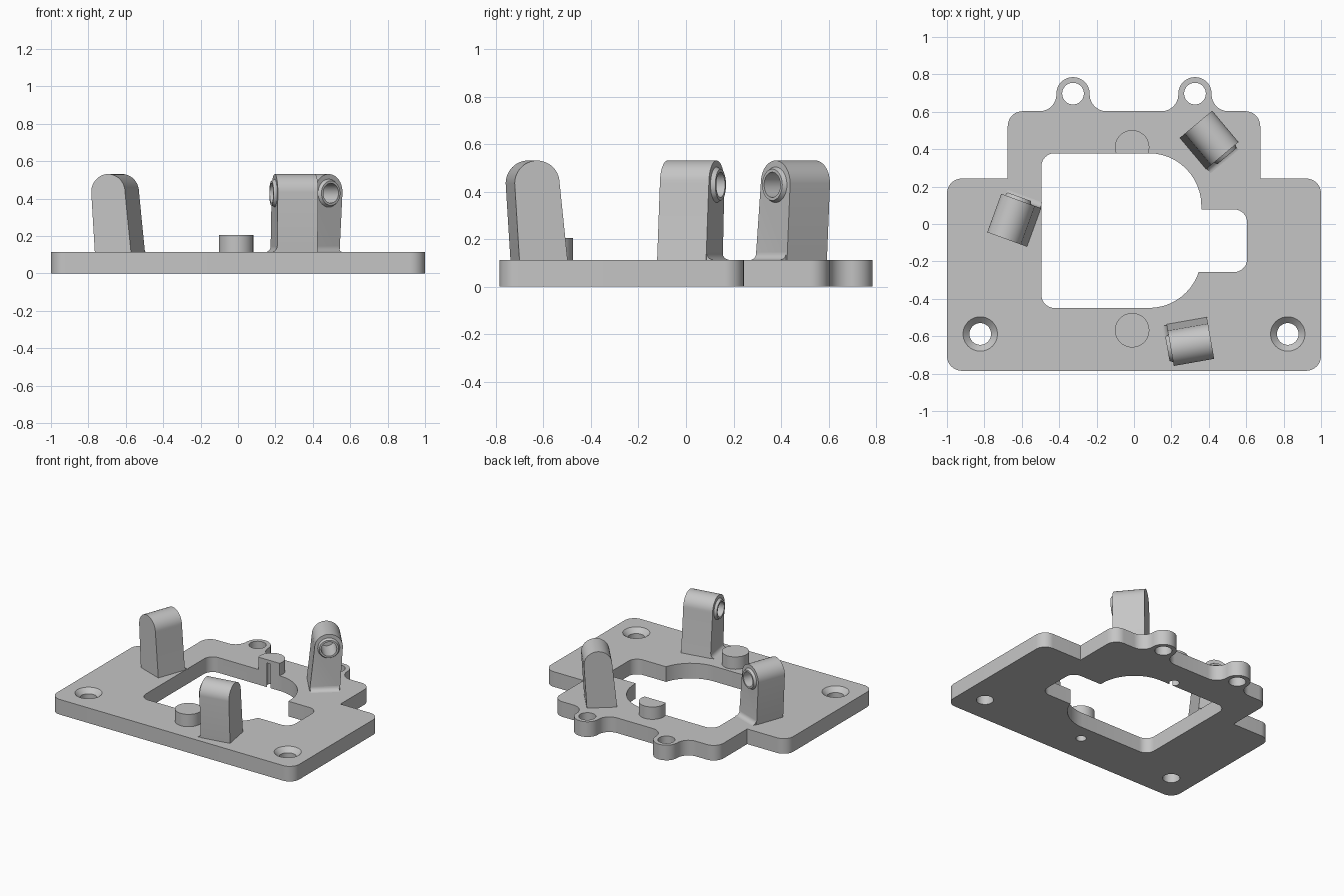
import bpy, bmesh, math
from mathutils import Matrix, Vector

cube = bpy.data.objects.get("Cube")
if cube:
    bpy.data.objects.remove(cube)

grey = bpy.data.materials.new("plain grey")
grey.use_nodes = True
grey.diffuse_color = (0.56, 0.56, 0.56, 1)
grey.node_tree.nodes["Principled BSDF"].inputs["Base Color"].default_value = (0.56, 0.56, 0.56, 1)

PLATE = 0.113   # plate thickness


def finish(bm, name, matrix):
    bmesh.ops.recalc_face_normals(bm, faces=bm.faces)
    mesh = bpy.data.meshes.new(name)
    bm.to_mesh(mesh)
    bm.free()
    mesh.transform(matrix)
    mesh.materials.append(grey)
    obj = bpy.data.objects.new(name, mesh)
    bpy.context.collection.objects.link(obj)
    return obj


def prism(name, points, low, high, matrix=Matrix()):
    """Closed prism over a polygon: two caps and a ring of sides."""
    bm = bmesh.new()
    bottom = [bm.verts.new((x, y, low)) for x, y in points]
    top = [bm.verts.new((x, y, high)) for x, y in points]
    bm.faces.new(bottom[::-1])
    bm.faces.new(top)
    for i in range(len(points)):
        bm.faces.new((bottom[i - 1], bottom[i], top[i], top[i - 1]))
    return finish(bm, name, matrix)


def cone(name, x, y, low, high, r1, r2, matrix=Matrix()):
    bm = bmesh.new()
    place = Matrix.Translation((x, y, (low + high) / 2))
    bmesh.ops.create_cone(bm, cap_ends=True, segments=48, radius1=r1, radius2=r2,
                          depth=high - low, matrix=place)
    return finish(bm, name, matrix)


def rounded(corners, steps=12):
    """Polygon from (x, y, radius) right-angled corners, each one filleted."""
    out = []
    for i, (x, y, r) in enumerate(corners):
        p = Vector((x, y))
        a = (Vector(corners[i - 1][:2]) - p).normalized()
        b = (Vector(corners[(i + 1) % len(corners)][:2]) - p).normalized()
        centre = p + (a + b) * r
        for k in range(steps + 1):
            t = k / steps * math.pi / 2
            q = centre - b * r * math.cos(t) - a * r * math.sin(t)
            # skip points that coincide, as where two fillets meet
            if not out or (q - out[-1]).length > 0.001:
                out.append(q)
    return out


def boolean(obj, tools, operation="DIFFERENCE"):
    bpy.context.view_layer.objects.active = obj
    for tool in tools:
        tool.hide_render = True
        mod = obj.modifiers.new("cut", "BOOLEAN")
        mod.operation = operation
        mod.solver = "EXACT"
        mod.object = tool
        bpy.ops.object.modifier_apply(modifier=mod.name)


def remove(tools):
    for tool in tools:
        bpy.data.objects.remove(tool)


def smooth(obj):
    bpy.ops.object.select_all(action="DESELECT")
    obj.select_set(True)
    bpy.context.view_layer.objects.active = obj
    bpy.ops.object.shade_smooth_by_angle(angle=math.radians(30))


# Plate outline: right half with one lug, then mirrored
half = [(1, -0.785, 0.08), (1, 0.243, 0.08), (0.675, 0.243, 0), (0.675, 0.603, 0.08),
        (0.415, 0.603, 0.09), (0.415, 0.785, 0.088), (0.237, 0.785, 0.088), (0.237, 0.603, 0.09)]
outline = half + [(-x, y, r) for x, y, r in reversed(half)]
plate = prism("base_plate", rounded(outline), 0, PLATE)

# Window made of a main opening and a side slot
window = [
    prism("window_cutter", rounded([(-0.495, -0.449, 0.07), (0.36, -0.449, 0.28),
                                    (0.36, 0.378, 0.28), (-0.495, 0.378, 0.07)]), -0.1, 0.4),
    prism("slot_cutter", rounded([(0.1, -0.257, 0), (0.605, -0.257, 0.07),
                                  (0.605, 0.078, 0.07), (0.1, 0.078, 0)]), -0.1, 0.4)]

# Lug holes and countersunk screw holes
holes = []
for side in (-1, 1):
    holes.append(cone("lug_hole", side * 0.326, 0.697, -0.1, 0.3, 0.058, 0.058))
    holes.append(cone("screw_hole", side * 0.822, -0.588, -0.1, 0.3, 0.058, 0.058))
    holes.append(cone("countersink", side * 0.822, -0.588, PLATE - 0.035, PLATE + 0.002, 0.057, 0.094))

# Pegs with blind holes from below
pegs = []
for name, y in (("back_peg", 0.41), ("front_peg", -0.568)):
    peg = cone(name, -0.01, y, PLATE, 0.205, 0.092, 0.092)
    bore = cone("peg_bore", -0.01, y, -0.1, 0.18, 0.035, 0.035)
    boolean(peg, [bore] + (window[:1] if y > 0 else []))
    holes.append(bore)
    pegs.append(peg)

boolean(plate, window + holes)
remove(window + holes)
for obj in [plate] + pegs:
    smooth(obj)

# Leaning posts: rounded top, collar and blind bore at one end
ALONG = Matrix(((0, 0, 1, 0), (1, 0, 0, 0), (0, 1, 0, 0), (0, 0, 0, 1)))
ACROSS = Matrix.Rotation(math.pi / 2, 4, "X")
AXIS_Y, AXIS_Z, RADIUS, LENGTH = 0.0175, 0.435, 0.096, 0.219
BORE_Z = AXIS_Z - 0.006

profile = [(-0.1135, PLATE - 0.01), (0.0925, PLATE - 0.01)]
for k in range(25):
    t = math.pi * k / 24
    profile.append((AXIS_Y + RADIUS * math.cos(t), AXIS_Z + RADIUS * math.sin(t)))

# Concave fillet where the bored end meets the plate
F = 0.032
flare = [(LENGTH - 0.02, PLATE - 0.005), (LENGTH + F, PLATE - 0.005)]
for k in range(7):
    t = math.pi / 2 * k / 6
    flare.append((LENGTH + F * (1 - math.sin(t)), PLATE + F * (1 - math.cos(t))))
flare[2:] = flare[:1:-1]
flare[2:] = [(LENGTH + F, PLATE)] + flare[-2:1:-1]
flare.append((LENGTH - 0.02, PLATE + F))

for name, x, y, angle in (("right_post", -0.678, -0.083, 70),
                          ("front_post", 0.409, -0.609, 190),
                          ("back_post", 0.331, 0.533, 310)):
    place = Matrix.Translation((x, y, 0)) @ Matrix.Rotation(math.radians(angle), 4, "Z")
    post = prism(name, profile, 0, LENGTH, place @ ALONG)
    foot = prism("post_fillet", flare, -0.088, 0.108, place @ ACROSS)
    collar = cone("post_collar", AXIS_Y, BORE_Z, LENGTH - 0.03, LENGTH + 0.018,
                  0.09, 0.066, place @ ALONG)
    bore = cone("post_bore", AXIS_Y, BORE_Z, 0.07, LENGTH + 0.1, 0.053, 0.053, place @ ALONG)
    boolean(post, [collar, foot], "UNION")
    boolean(post, [bore])
    remove([collar, foot, bore])
    smooth(post)
